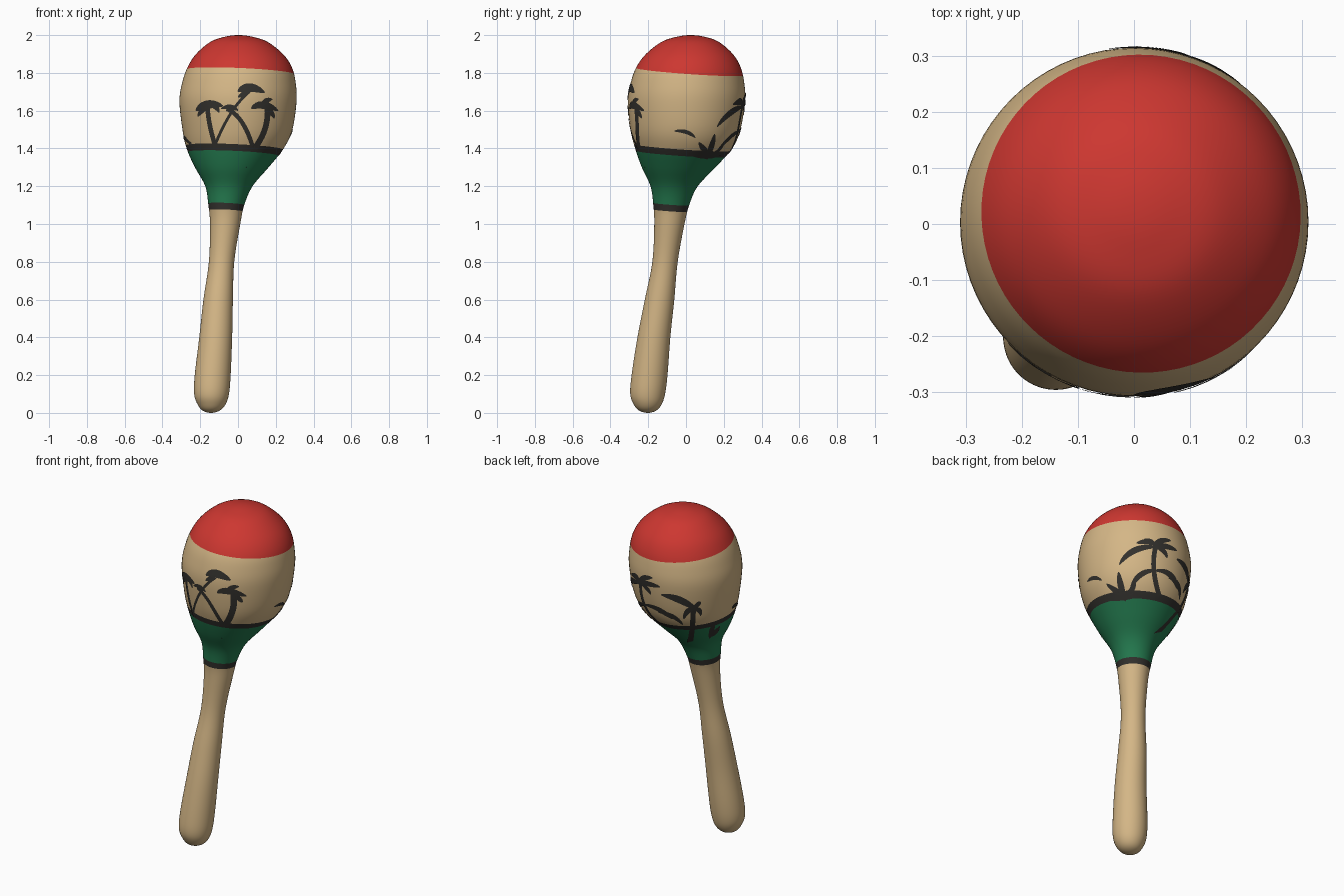
import bpy, bmesh, math
from mathutils import Vector
from mathutils.bvhtree import BVHTree

cube = bpy.data.objects.get("Cube")
if cube:
    bpy.data.objects.remove(cube, do_unlink=True)


def make_material(name, rgb):
    mat = bpy.data.materials.new(name)
    mat.use_nodes = True
    color = (*rgb, 1)
    mat.diffuse_color = color
    bsdf = mat.node_tree.nodes["Principled BSDF"]
    bsdf.inputs["Base Color"].default_value = color
    bsdf.inputs["Roughness"].default_value = 0.6
    return mat


wood = make_material("pale wood", (0.66, 0.47, 0.24))
red = make_material("red paint", (0.61, 0.038, 0.03))
green = make_material("green paint", (0.018, 0.2, 0.08))
dark = make_material("dark paint", (0.032, 0.03, 0.026))


def finish(bm, name, materials):
    mesh = bpy.data.meshes.new(name)
    bm.to_mesh(mesh)
    for mat in materials:
        mesh.materials.append(mat)
    mesh.shade_smooth()
    obj = bpy.data.objects.new(name, mesh)
    bpy.context.collection.objects.link(obj)
    return obj


# Cross-sections along the leaning body: height, centre x, centre y, radius
sections = [Vector(s) for s in (
    (0, -.143, -.202, 0), (.012, -.142, -.203, .045), (.045, -.14, -.203, .074),
    (.1, -.14, -.203, .092), (.2, -.134, -.193, .095), (.4, -.118, -.17, .087),
    (.6, -.105, -.14, .078), (.8, -.087, -.111, .067), (1, -.068, -.088, .08),
    (1.1, -.062, -.078, .095), (1.2, -.048, -.063, .125), (1.3, -.033, -.039, .195),
    (1.4, -.015, -.012, .257), (1.5, -.003, -.003, .291), (1.65, 0, .003, .31),
    (1.75, .005, .008, .3), (1.83, .009, .013, .276), (1.9, .008, .018, .23),
    (1.965, .005, .022, .15), (1.992, .003, .025, .07), (2, .002, .025, 0))]


def pole_mirror(section):
    return Vector((*section[:3], -section[3]))


def smooth_sections(steps):
    """Catmull-Rom spline through the sections, rounded over at both poles."""
    pts = [pole_mirror(sections[1]), *sections, pole_mirror(sections[-2])]
    for a, b, c, d in zip(pts, pts[1:], pts[2:], pts[3:]):
        for i in range(steps):
            t = i / steps
            yield 0.5 * (2 * b + (c - a) * t + (2 * a - 5 * b + 4 * c - d) * t ** 2
                         + (3 * b - a - 3 * c + d) * t ** 3)
    yield sections[-1]


# Body: loft rings, then cut the borders of the paint bands
SIDES = 72
bm = bmesh.new()
rings = []
for z, cx, cy, r in smooth_sections(5):
    angles = [math.tau * i / SIDES for i in range(SIDES)]
    rings.append([bm.verts.new((cx + r * math.cos(a), cy + r * math.sin(a), z)) for a in angles])
for low, high in zip(rings, rings[1:]):
    for i in range(SIDES):
        j = (i + 1) % SIDES
        bm.faces.new((low[i], low[j], high[j], high[i]))
bmesh.ops.remove_doubles(bm, verts=bm.verts, dist=1e-5)

band_up = Vector((.045, .07, 1))
band_levels = (1.062, 1.097, 1.368, 1.403, 1.808)
band_slots = (0, 3, 2, 3, 0, 1)
for level in band_levels:
    bmesh.ops.bisect_plane(bm, geom=bm.verts[:] + bm.edges[:] + bm.faces[:],
                           plane_co=(0, 0, level), plane_no=band_up)
for face in bm.faces:
    height = face.calc_center_median().dot(band_up)
    face.material_index = band_slots[sum(height > level for level in band_levels)]
bmesh.ops.recalc_face_normals(bm, faces=bm.faces)
surface = BVHTree.FromBMesh(bm)
finish(bm, "shaker_body", (wood, red, green, dark))
bm.free()


# Painted scenery: brush strokes projected onto the head along one direction
def project(u, v, azimuth, elevation):
    a, e = math.radians(azimuth), math.radians(elevation)
    out = Vector((math.cos(a) * math.cos(e), math.sin(a) * math.cos(e), math.sin(e)))
    right = Vector((-math.sin(a), math.cos(a), 0))
    start = right * u + out.cross(right) * v + out * 3
    hit, normal, *_ = surface.ray_cast(start, -out)
    if hit is None:
        hit, normal, *_ = surface.find_nearest(start - out * 3)
    return hit + normal * 0.003


def paint(name, direction, strokes):
    """Each stroke: kind, width, then start, middle and end points."""
    bm = bmesh.new()
    steps = 12
    for kind, width, a, b, c in strokes:
        a, b, c = Vector(a), Vector(b), Vector(c)
        previous = None
        for i in range(steps + 1):
            t = i / steps
            p = a * (1 - t) * (1 - 2 * t) + b * 4 * t * (1 - t) + c * t * (2 * t - 1)
            tangent = a * (4 * t - 3) + b * (4 - 8 * t) + c * (4 * t - 1)
            half = width / 2
            if kind == "leaf":
                half *= 0.15 + 0.85 * math.sin(math.pi * t) ** 0.7
            side = Vector((-tangent.y, tangent.x)).normalized() * half
            pair = [bm.verts.new(project(*q, *direction)) for q in (p - side, p + side)]
            if previous:
                bm.faces.new((previous[0], pair[0], pair[1], previous[1]))
            previous = pair
    finish(bm, name, (dark,))
    bm.free()


FRONT, BACK_LEFT, BACK_RIGHT = (-90, 0), (135, 27), (45, -27)

paint("front_left_palm", FRONT, (
    ("trunk", .024, (-.16, 1.62), (-.147, 1.52), (-.115, 1.4)),
    ("leaf", .045, (-.22, 1.6), (-.16, 1.632), (-.08, 1.625)),
    ("leaf", .03, (-.14, 1.63), (-.18, 1.61), (-.21, 1.57)),
    ("leaf", .025, (-.16, 1.63), (-.12, 1.62), (-.1, 1.59))))
paint("front_middle_palm", FRONT, (
    ("trunk", .015, (.06, 1.7), (-.035, 1.59), (-.12, 1.42)),
    ("trunk", .023, (-.06, 1.61), (.02, 1.54), (.08, 1.4)),
    ("leaf", .045, (0, 1.7), (.06, 1.722), (.14, 1.695)),
    ("leaf", .025, (.06, 1.71), (.03, 1.69), (0, 1.67)),
    ("leaf", .025, (-.09, 1.61), (-.04, 1.62), (0, 1.6))))
paint("front_right_palm", FRONT, (
    ("trunk", .03, (.155, 1.61), (.14, 1.5), (.085, 1.4)),
    ("leaf", .04, (.07, 1.61), (.13, 1.63), (.21, 1.6)),
    ("leaf", .028, (.12, 1.62), (.145, 1.65), (.18, 1.66)),
    ("leaf", .025, (.15, 1.62), (.175, 1.59), (.19, 1.56))))
paint("back_large_palm", BACK_RIGHT, (
    ("trunk", .025, (.153, 1.3), (.13, 1.45), (.142, 1.57)),
    ("leaf", .035, (.15, 1.57), (.03, 1.555), (-.055, 1.48)),
    ("leaf", .03, (.15, 1.58), (.1, 1.6), (.04, 1.595)),
    ("leaf", .03, (.13, 1.575), (.19, 1.575), (.25, 1.55)),
    ("leaf", .03, (.13, 1.58), (.17, 1.605), (.22, 1.605)),
    ("leaf", .025, (.14, 1.57), (.12, 1.6), (.08, 1.615)),
    ("leaf", .025, (.14, 1.57), (.18, 1.55), (.2, 1.51)),
    ("leaf", .03, (.15, 1.44), (.06, 1.42), (0, 1.34)),
    ("leaf", .03, (.13, 1.44), (.21, 1.42), (.245, 1.34))))
paint("back_left_palm", BACK_LEFT, (
    ("trunk", .028, (0, 1.05), (-.01, 1.14), (-.01, 1.22)),
    ("leaf", .035, (.01, 1.21), (-.08, 1.27), (-.18, 1.31)),
    ("leaf", .025, (-.02, 1.21), (.01, 1.24), (.03, 1.25)),
    ("leaf", .03, (0, 1.22), (-.04, 1.21), (-.06, 1.17)),
    ("leaf", .025, (-.02, 1.22), (.02, 1.21), (.03, 1.18)),
    ("leaf", .02, (-.19, 1.22), (-.12, 1.19), (-.06, 1.14))))
paint("spiky_plants", BACK_RIGHT, (
    ("leaf", .05, (-.15, 1.3), (-.05, 1.31), (.05, 1.31)),
    ("leaf", .035, (-.03, 1.28), (-.05, 1.36), (-.06, 1.44)),
    ("leaf", .03, (-.03, 1.31), (-.08, 1.34), (-.13, 1.38)),
    ("leaf", .03, (-.04, 1.3), (0, 1.33), (.03, 1.38))))
paint("small_plants", BACK_LEFT, (
    ("leaf", .03, (.1, 1.06), (.105, 1.1), (.11, 1.14)),
    ("leaf", .025, (.1, 1.07), (.13, 1.09), (.15, 1.12))))
paint("right_bird", BACK_RIGHT, (("leaf", .022, (-.24, 1.4), (-.2, 1.417), (-.155, 1.4)),))
paint("left_bird", BACK_LEFT, (("leaf", .02, (.22, 1.21), (.25, 1.23), (.285, 1.235)),))
